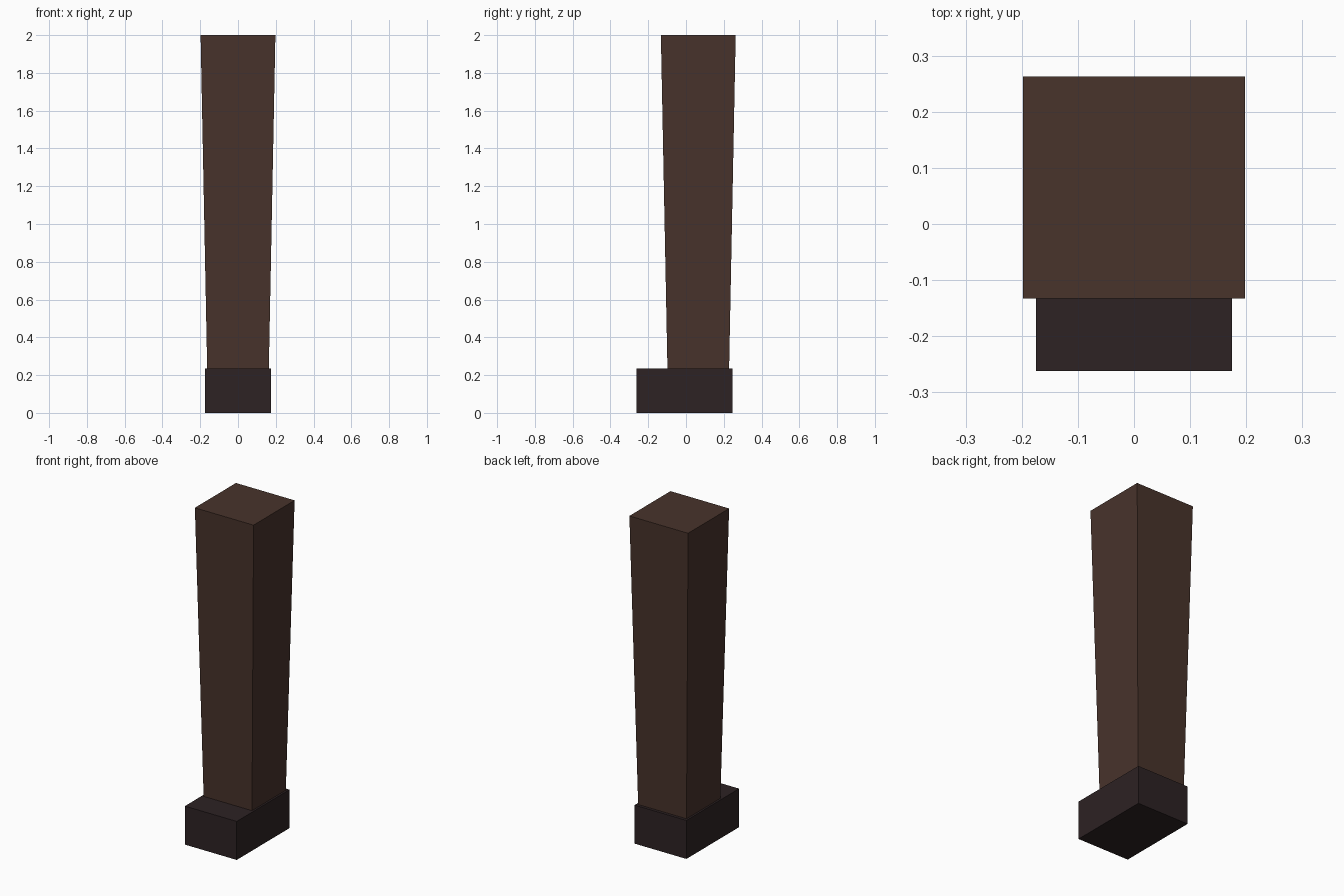
import bpy
import bmesh

# Remove the default cube
cube = bpy.data.objects.get("Cube")
if cube:
    bpy.data.objects.remove(cube, do_unlink=True)


def make_material(name, rgb):
    mat = bpy.data.materials.new(name)
    mat.use_nodes = True
    color = (*rgb, 1.0)
    mat.diffuse_color = color
    shader = mat.node_tree.nodes["Principled BSDF"]
    shader.inputs["Base Color"].default_value = color
    shader.inputs["Roughness"].default_value = 0.9
    return mat


def tapered_box(name, mat, center_y, bottom, top, z_range):
    """Box whose bottom and top have their own (width, depth)."""
    bm = bmesh.new()
    bmesh.ops.create_cube(bm, size=1.0)
    for v in bm.verts:
        upper = v.co.z > 0
        width, depth = top if upper else bottom
        v.co.x *= width
        v.co.y = v.co.y * depth + center_y
        v.co.z = z_range[1] if upper else z_range[0]
    mesh = bpy.data.meshes.new(name)
    bm.to_mesh(mesh)
    bm.free()
    mesh.materials.append(mat)
    obj = bpy.data.objects.new(name, mesh)
    bpy.context.collection.objects.link(obj)
    return obj


trouser_brown = make_material("dark brown", (0.065, 0.033, 0.024))
boot_black = make_material("brown black", (0.026, 0.016, 0.017))

# Leg narrowing toward the ankle, seated slightly inside the boot
tapered_box("leg", trouser_brown, 0.065, (0.325, 0.325), (0.396, 0.396), (0.2, 2.0))

# Boot block with the toe pointing forward
tapered_box("boot", boot_black, -0.008, (0.35, 0.508), (0.35, 0.508), (0.0, 0.235))
